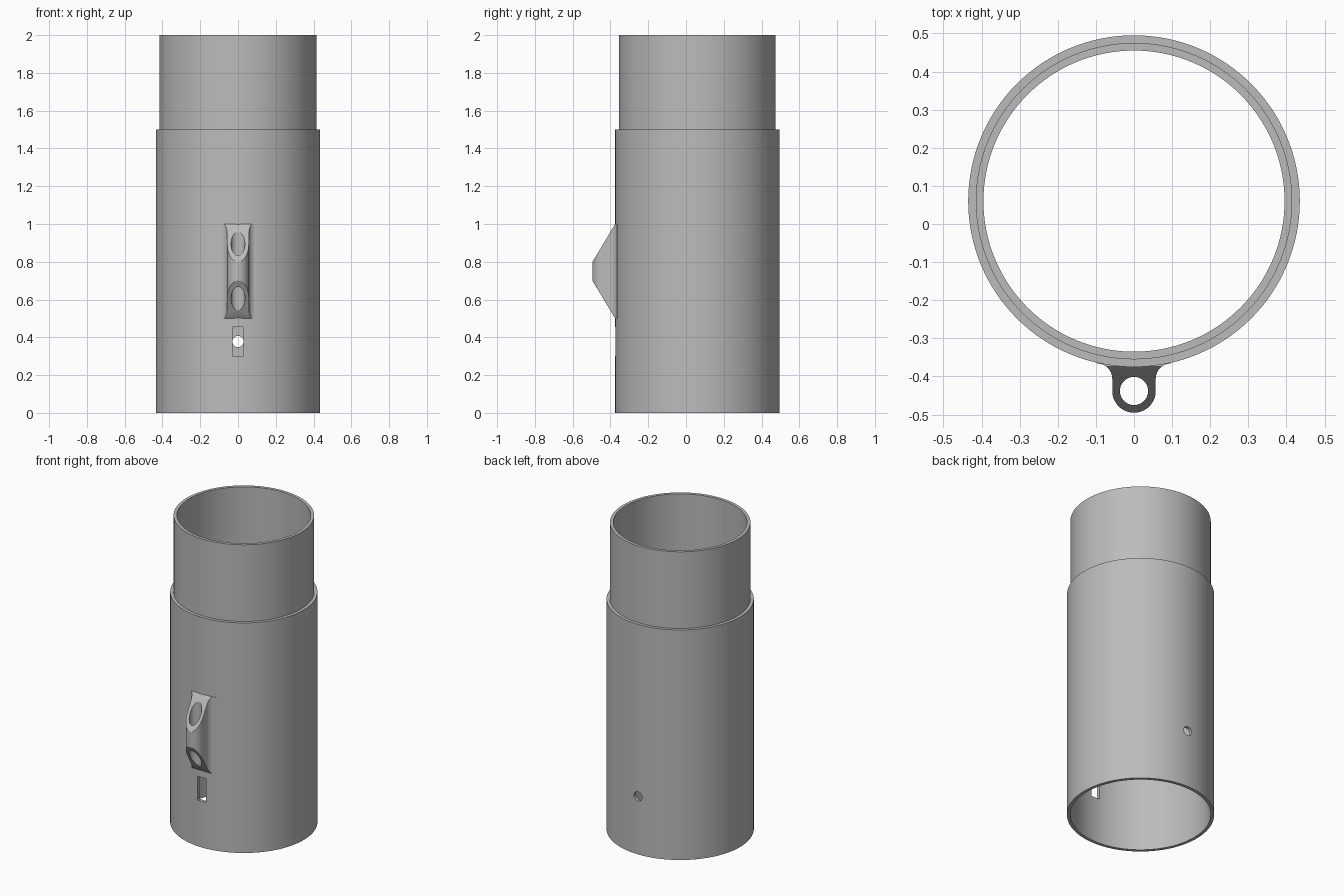
import bpy
import bmesh
from math import sin, cos, pi, radians, tau
from mathutils import Matrix, Vector

cube = bpy.data.objects.get("Cube")
if cube:
    bpy.data.objects.remove(cube, do_unlink=True)

AXIS_Y = 0.06      # pipe axis
SEGMENTS = 128

grey = bpy.data.materials.new("grey_plastic")
grey.use_nodes = True
colour = (0.5, 0.5, 0.5, 1)
grey.diffuse_color = colour
grey.node_tree.nodes["Principled BSDF"].inputs["Base Color"].default_value = colour


def make_object(name, bm):
    bmesh.ops.recalc_face_normals(bm, faces=bm.faces[:])
    mesh = bpy.data.meshes.new(name)
    bm.to_mesh(mesh)
    bm.free()
    mesh.materials.append(grey)
    obj = bpy.data.objects.new(name, mesh)
    bpy.context.collection.objects.link(obj)
    return obj


def activate(obj):
    bpy.ops.object.select_all(action='DESELECT')
    obj.select_set(True)
    bpy.context.view_layer.objects.active = obj


def cut(target, cutter):
    mod = target.modifiers.new("cut", 'BOOLEAN')
    mod.operation = 'DIFFERENCE'
    mod.solver = 'EXACT'
    mod.object = cutter
    activate(target)
    bpy.ops.object.modifier_apply(modifier=mod.name)
    bpy.data.objects.remove(cutter, do_unlink=True)


def smooth(obj):
    activate(obj)
    bpy.ops.object.shade_smooth_by_angle(angle=radians(30))


# Pipe: spigot on top, wider body, socket underneath
profile = [(0.435, 0), (0.435, 1.5), (0.415, 1.5), (0.415, 2),
           (0.395, 2), (0.395, 0.5), (0.415, 0.5), (0.415, 0)]
bm = bmesh.new()
rings = []
for i in range(SEGMENTS):
    a = tau * i / SEGMENTS
    rings.append([bm.verts.new((r * cos(a), AXIS_Y + r * sin(a), z)) for r, z in profile])
for i, ring in enumerate(rings):
    following = rings[(i + 1) % SEGMENTS]
    for j in range(len(profile)):
        k = (j + 1) % len(profile)
        bm.faces.new((ring[j], following[j], following[k], ring[k]))
pipe = make_object("pipe", bm)

# Slot through the front wall
bm = bmesh.new()
bmesh.ops.create_cube(bm, size=1, matrix=Matrix.Translation((0, -0.36, 0.378))
                      @ Matrix.Diagonal((0.06, 0.2, 0.155, 1)))
cut(pipe, make_object("slot_cutter", bm))

# Round hole through the back wall
bm = bmesh.new()
bmesh.ops.create_cone(bm, cap_ends=True, segments=32, radius1=0.03, radius2=0.03, depth=0.2,
                      matrix=Matrix.Translation((0, 0.48, 0.378)) @ Matrix.Rotation(pi / 2, 4, 'X'))
cut(pipe, make_object("hole_cutter", bm))
smooth(pipe)

# Front loop: rounded eye with filleted roots and sloped ends
EYE_Y, EYE_R, HOLE_R = -0.438, 0.057, 0.037
FILLET = 0.04


def arc(cx, cy, r, start, end, steps):
    return [(cx + r * cos(start + (end - start) * i / steps),
             cy + r * sin(start + (end - start) * i / steps)) for i in range(steps + 1)]


root_x, root_y = EYE_R + FILLET, -0.366 - FILLET
outline = [(-root_x, -0.355)]
outline += arc(-root_x, root_y, FILLET, pi / 2, 0, 10)
outline += arc(0, EYE_Y, EYE_R, pi, tau, 32)
outline += arc(root_x, root_y, FILLET, pi, pi / 2, 10)
outline += [(root_x, -0.355)]
eye = arc(0, EYE_Y, HOLE_R, 0, tau, 40)[:-1]

bm = bmesh.new()
caps = [[], []]
for loop in (outline, eye):
    rows = []
    for side in (0, 1):
        row = []
        for x, y in loop:
            rise = min(0.2, (y + 0.495) * 5 / 3)
            row.append(bm.verts.new((x, y, 0.8 + rise if side else 0.7 - rise)))
        rows.append(row)
    n = len(loop)
    for i in range(n):
        j = (i + 1) % n
        bm.faces.new((rows[0][i], rows[0][j], rows[1][j], rows[1][i]))
    for side in (0, 1):
        caps[side] += [bm.edges.get((rows[side][i], rows[side][(i + 1) % n])) for i in range(n)]
for side, edges in enumerate(caps):
    bmesh.ops.triangle_fill(bm, edges=edges, use_beauty=True, normal=Vector((0, 0, 2 * side - 1)))
smooth(make_object("front_loop", bm))
